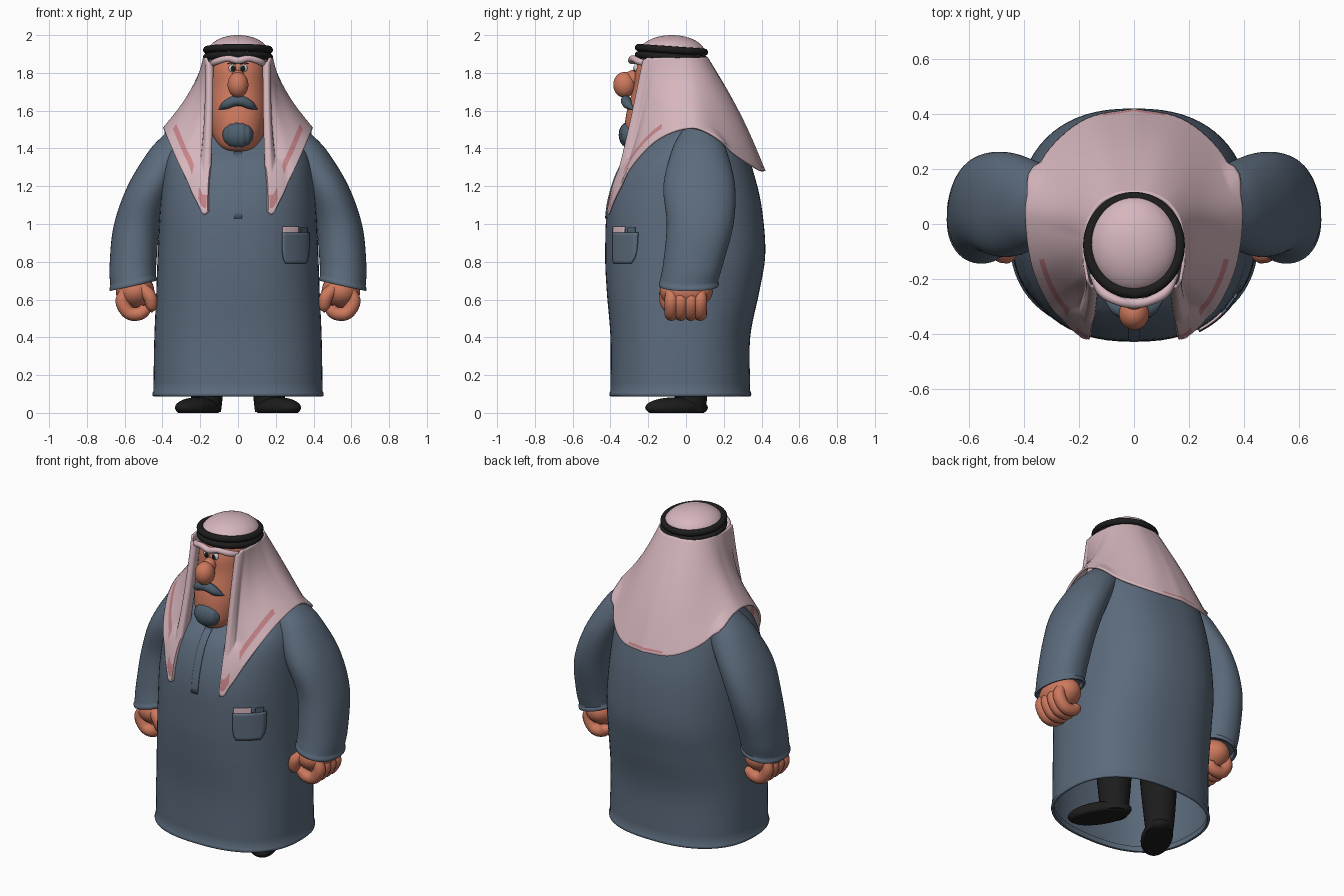
import bpy, bmesh, math
from mathutils import Vector, Matrix
from mathutils.bvhtree import BVHTree

if "Cube" in bpy.data.objects:
    bpy.data.objects.remove(bpy.data.objects["Cube"])


def material(name, rgb):
    m = bpy.data.materials.new(name)
    m.diffuse_color = (*rgb, 1)
    m.use_nodes = True
    m.node_tree.nodes["Principled BSDF"].inputs["Base Color"].default_value = m.diffuse_color
    return m


ROBE = material("slate_blue_cloth", (0.105, 0.145, 0.2))
SCARF = material("pale_pink_cloth", (0.67, 0.47, 0.51))
STRIPE = material("rose_stripe", (0.57, 0.23, 0.25))
SKIN = material("warm_skin", (0.61, 0.19, 0.11))
HAIR = material("blue_grey_hair", (0.075, 0.115, 0.155))
BLACK = material("black", (0.012, 0.012, 0.012))
WHITE = material("eye_white", (0.65, 0.65, 0.65))


def spline(pts, steps):
    """Catmull-Rom through tuples of any length."""
    p = [Vector(a) for a in pts]
    p = [2 * p[0] - p[1]] + p + [2 * p[-1] - p[-2]]
    out = []
    for i in range(1, len(p) - 2):
        a, b, c, d = p[i - 1:i + 3]
        for k in range(steps):
            t = k / steps
            out.append(0.5 * (2 * b + (c - a) * t + (2 * a - 5 * b + 4 * c - d) * t * t
                              + (3 * b - a - 3 * c + d) * t ** 3))
    return out + [p[-2]]


def finish(name, mesh, mats, mirror=False):
    for m in mats:
        mesh.materials.append(m)
    for f in mesh.polygons:
        f.use_smooth = True
    mesh.set_sharp_from_angle(angle=math.radians(55))
    ob = bpy.data.objects.new(name, mesh)
    bpy.context.collection.objects.link(ob)
    if mirror:
        mod = ob.modifiers.new("mirror", 'MIRROR')
        mod.merge_threshold = 0.0005
    return ob


def from_bm(name, bm, mats, mirror=False):
    bmesh.ops.recalc_face_normals(bm, faces=bm.faces)
    mesh = bpy.data.meshes.new(name)
    bm.to_mesh(mesh)
    bm.free()
    return finish(name, mesh, mats, mirror)


def loft(name, rings, mat, power=2.0, mirror=False, caps=(True, True), seg=56):
    """Rings are (z, cx, cy, rx, ry, tilt)."""
    bm = bmesh.new()
    loops = []
    for z, cx, cy, rx, ry, tilt in rings:
        loop = []
        for k in range(seg):
            c, s = math.cos(math.tau * k / seg), math.sin(math.tau * k / seg)
            dx = rx * math.copysign(abs(c) ** (2 / power), c)
            dy = ry * math.copysign(abs(s) ** (2 / power), s)
            loop.append(bm.verts.new((cx + dx, cy + dy, z - tilt * dx)))
        loops.append(loop)
    for a, b in zip(loops, loops[1:]):
        for k in range(seg):
            bm.faces.new((a[k], a[(k + 1) % seg], b[(k + 1) % seg], b[k]))
    for use, loop in zip(caps, (loops[0], loops[-1])):
        if use:
            bm.faces.new(loop)
    return from_bm(name, bm, [mat], mirror)


def ball(name, center, radii, mat, mirror=False, turn=0.0, floor=None, ridge=0.0):
    bm = bmesh.new()
    mtx = Matrix.Translation(center) @ Matrix.Rotation(turn, 4, 'Z') @ Matrix.Diagonal((*radii, 1))
    bmesh.ops.create_uvsphere(bm, u_segments=48, v_segments=24, radius=1, matrix=mtx)
    for v in bm.verts:
        if floor is not None:
            v.co.z = max(v.co.z, floor)
        v.co.y += ridge * math.sin(v.co.x * 190)
    return from_bm(name, bm, [mat], mirror)


def tube(name, pts, mat, mirror=False):
    """Points are (x, y, z, radius)."""
    cu = bpy.data.curves.new(name, 'CURVE')
    cu.dimensions, cu.bevel_depth, cu.bevel_resolution, cu.use_fill_caps = '3D', 1.0, 4, True
    path = spline(pts, 6)
    sp = cu.splines.new('POLY')
    sp.points.add(len(path) - 1)
    for q, p in zip(sp.points, path):
        q.co, q.radius = (p[0], p[1], p[2], 1), max(p[3], 0.002)
    tmp = bpy.data.objects.new(name + "_path", cu)
    bpy.context.collection.objects.link(tmp)
    mesh = bpy.data.meshes.new_from_object(tmp.evaluated_get(bpy.context.evaluated_depsgraph_get()))
    bpy.data.objects.remove(tmp)
    mesh.materials.clear()
    return finish(name, mesh, [mat], mirror)


def bvh(ob):
    return BVHTree.FromPolygons([v.co for v in ob.data.vertices],
                                [tuple(f.vertices) for f in ob.data.polygons])


# Robe body with a small hem, open underneath
body = spline([(1.56, 0, .04, .12, .08, 0), (1.5, 0, .04, .27, .2, 0), (1.41, 0, .03, .35, .28, 0),
               (1.3, 0, 0, .39, .35, 0), (1.1, 0, -.008, .412, .407, 0), (.85, 0, -.004, .425, .424, 0),
               (.65, 0, -.015, .432, .405, 0), (.4, 0, -.03, .443, .37, 0), (.115, 0, -.03, .448, .37, 0)], 6)
for z, d in ((.108, .004), (.099, .006), (.09, .004), (.087, -.002), (.09, -.01), (.12, -.012)):
    body.append((z, 0, -.03, .448 + d, .37 + d, 0))
robe = loft("robe_body", body, ROBE, power=2.4, caps=(True, False), seg=72)

# Sleeves with cuffs
arm = spline([(1.53, .27, .07, .06, .06, 0), (1.47, .295, .07, .1, .105, 0), (1.38, .36, .07, .117, .148, 0),
              (1.2, .462, .07, .125, .19, .03), (1.0, .533, .075, .126, .177, .1),
              (.8, .555, .04, .125, .16, .2), (.695, .555, .015, .121, .154, .22)], 6)
for z, d in ((.69, .004), (.68, .005), (.672, .002), (.673, -.01), (.70, -.014)):
    arm.append((z, .555, .015, .121 + d, .154 + d, .22))
sleeve = loft("sleeve", arm, ROBE, power=2.15, mirror=True)

# Fists
ball("palm", (.545, .002, .645), (.102, .14, .095), SKIN, True)
for i, y in enumerate((-.078, -.027, .026, .076)):
    tube(f"finger_{i + 1}", [(.59, y, .65, .03), (.613, y, .59, .036), (.577, y, .53, .036),
                             (.52, y, .526, .035), (.487, y, .555, .03), (.48, y, .575, .006)], SKIN, True)
tube("thumb", [(.52, -.09, .67, .03), (.47, -.108, .62, .036), (.457, -.1, .565, .03),
               (.458, -.085, .535, .006)], SKIN, True)

# Shoes and trouser legs
ball("shoe", (.21, -.05, .028), (.088, .187, .055), BLACK, True, turn=.55, floor=0.0)
loft("leg", spline([(.005, .165, .025, .075, .078, 0), (.1, .165, .025, .085, .088, 0),
                    (.3, .165, .02, .1, .105, 0), (.7, .17, 0, .12, .13, 0)], 4), BLACK, mirror=True, seg=32)

# Head and face
loft("head", spline([(1.382, 0, -.22, .02, .02, 0), (1.39, 0, -.22, .065, .075, 0), (1.42, 0, -.19, .105, .13, 0),
                     (1.48, 0, -.15, .138, .175, 0), (1.58, 0, -.125, .155, .192, 0), (1.72, 0, -.1, .154, .18, 0),
                     (1.82, 0, -.095, .149, .172, 0), (1.9, 0, -.09, .13, .14, 0)], 5), SKIN, power=2.2)
ball("nose_tip", (0, -.325, 1.737), (.055, .06, .068), SKIN)
ball("nose_bridge", (0, -.28, 1.77), (.038, .045, .045), SKIN)
ball("eye", (.03, -.263, 1.825), (.02, .013, .021), WHITE, True)
ball("pupil", (.026, -.273, 1.823), (.013, .006, .015), BLACK, True)
tube("eyebrow", [(.01, -.274, 1.848, .003), (.03, -.275, 1.853, .004), (.054, -.264, 1.85, .002)], HAIR, True)
tube("moustache", [(-.102, -.28, 1.608, .003), (-.065, -.306, 1.63, .023), (-.03, -.316, 1.648, .028),
                   (0, -.318, 1.653, .028), (.03, -.316, 1.648, .028), (.065, -.306, 1.63, .023),
                   (.102, -.28, 1.608, .003)], HAIR)
ball("goatee", (0, -.298, 1.472), (.082, .056, .07), HAIR, ridge=.003)

# Head scarf: columns (top xyz, bottom xyz) from the front edge round to the back
columns = [(.145, -.17, 1.85, .155, -.33, 1.10), (.137, -.215, 1.85, .16, -.405, 1.06),
           (.155, -.225, 1.86, .187, -.41, 1.055), (.168, -.205, 1.88, .212, -.385, 1.11),
           (.172, -.185, 1.88, .23, -.362, 1.15), (.178, -.15, 1.88, .3, -.3, 1.29),
           (.18, -.1, 1.88, .365, -.16, 1.44), (.176, -.05, 1.88, .39, 0, 1.505),
           (.16, .02, 1.88, .38, .12, 1.48), (.12, .075, 1.88, .305, .27, 1.36),
           (.06, .105, 1.88, .17, .38, 1.29), (0, .11, 1.88, 0, .415, 1.28)]
SUB, ROWS = 6, 48
blockers = [bvh(robe), bvh(sleeve)]
bm = bmesh.new()
grid = []
for i, col in enumerate(spline(columns, SUB)):
    top, low, line = Vector(col[:3]), Vector(col[3:]), []
    sag = -.01 if i < 2 * SUB else max(-.01 - .025 * (i / SUB - 2) / 2, -.035)
    sag += .055 * min(max(low.y / .4, 0), 1)
    for r in range(ROWS + 1):
        t = r / ROWS
        p = top.lerp(low, t)
        out = Vector((p.x, p.y + .05, 0)).normalized()
        p += out * sag * math.sin(math.pi * t)
        if i >= SUB and t > .3:      # keep the cloth just outside robe and sleeves
            d, axis = Vector((p.x, p.y, 0)).normalized(), Vector((0, 0, p.z))
            for tree in blockers:
                hit = tree.ray_cast(axis + d * 2, -d)[0]
                if hit:
                    gap = Vector((hit.x, hit.y, 0)).length + .012 - Vector((p.x, p.y, 0)).length
                    p += d * min(max(gap, 0), .025)
        if i == len(columns) * SUB - SUB:
            p.x = 0
        line.append(bm.verts.new(p))
    grid.append(line)
bmesh.ops.recalc_face_normals(bm, faces=bm.faces)
for i in range(len(grid) - 1):
    for r in range(ROWS):
        f = bm.faces.new((grid[i][r], grid[i + 1][r], grid[i + 1][r + 1], grid[i][r + 1]))
        u, t = (i + .5) / SUB, (r + .5) / ROWS
        if (4.3 < u < 6.1 and .83 < t < .89) or (1.2 < u < 2.8 and .87 < t < .95) or (u > 10.3 and .955 < t < .975):
            f.material_index = 1
scarf = from_bm("head_scarf", bm, [SCARF, STRIPE], True)
thick = scarf.modifiers.new("cloth_thickness", 'SOLIDIFY')
thick.thickness, thick.offset = .012, 0

# Crown of the scarf, brow fold and double cord
ball("scarf_crown", (0, -.075, 1.9), (.165, .178, .1), SCARF)
tube("brow_fold", [(-.15, -.18, 1.84, .014), (-.115, -.247, 1.86, .018), (-.055, -.28, 1.876, .017),
                   (0, -.288, 1.866, .019), (.055, -.28, 1.876, .017), (.115, -.247, 1.86, .018),
                   (.15, -.18, 1.84, .014)], SCARF)
for n, z in (("upper", 1.922), ("lower", 1.884)):
    bpy.ops.mesh.primitive_torus_add(location=(0, -.077, z), rotation=(-.07, 0, 0), major_radius=.166,
                                     minor_radius=.019, major_segments=64, minor_segments=16)
    ring = bpy.context.object
    ring.name = f"head_cord_{n}"
    ring.scale = (1, 1.05, 1)
    ring.data.materials.append(BLACK)
    for f in ring.data.polygons:
        f.use_smooth = True


def patch(name, x0, x1, z0, z1, lift, mat, taper=0.0):
    """Thin plate laid on the front of the robe."""
    bm, n, rows = bmesh.new(), 10, []
    for j in range(n + 1):
        f, row = j / n, []
        for i in range(n + 1):
            x = (x0 + x1) / 2 + (x1 - x0) * (i / n - .5) * (1 - taper * (1 - f) ** 6)
            hit, nor = blockers[0].ray_cast(Vector((x, -2, z0 + (z1 - z0) * f)), Vector((0, 1, 0)))[:2]
            row.append(bm.verts.new(hit + (nor if nor.y < 0 else -nor) * lift))
        rows.append(row)
    for a, b in zip(rows, rows[1:]):
        for i in range(n):
            bm.faces.new((a[i], a[i + 1], b[i + 1], b[i]))
    mod = from_bm(name, bm, [mat]).modifiers.new("thickness", 'SOLIDIFY')
    mod.thickness, mod.offset = .009, 0


# Button placket, chest pocket and its contents
patch("placket", -.022, .022, 1.03, 1.38, .001, ROBE)
patch("pocket", .232, .368, .79, .955, .007, ROBE, .25)
patch("folded_paper", .235, .315, .94, .986, .006, SCARF)
patch("pen_clip", .33, .358, .94, .982, .006, HAIR)
